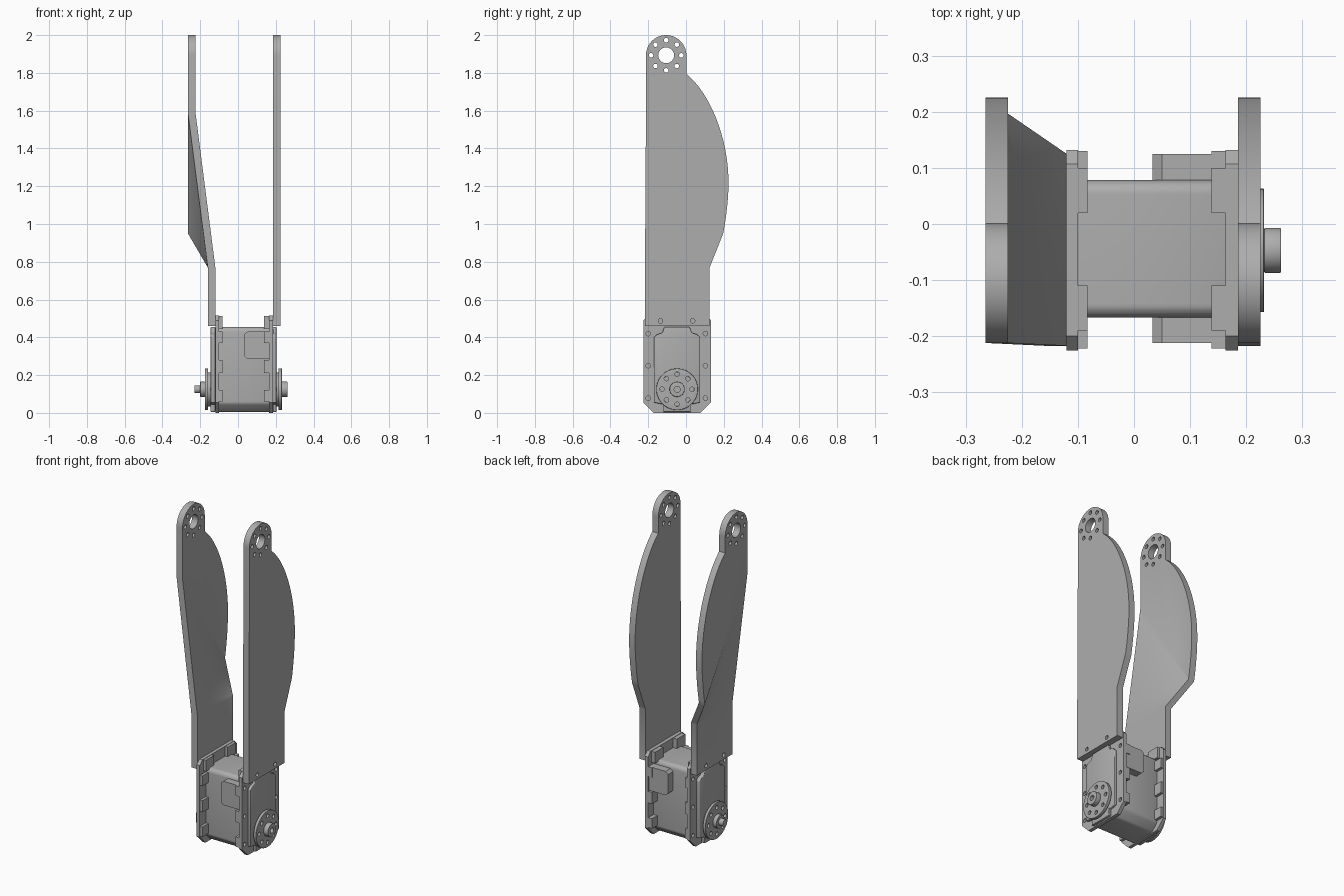
import bpy, bmesh, math
from mathutils import Vector
from mathutils.geometry import interpolate_bezier

cube = bpy.data.objects.get("Cube")
if cube:
    bpy.data.objects.remove(cube)

grey = bpy.data.materials.new("plain_grey")
grey.use_nodes = True
COLOUR = (0.42, 0.42, 0.42, 1)
grey.diffuse_color = COLOUR
grey.node_tree.nodes["Principled BSDF"].inputs["Base Color"].default_value = COLOUR
parts = []


def finish(bm, name):
    bmesh.ops.recalc_face_normals(bm, faces=bm.faces)
    mesh = bpy.data.meshes.new(name)
    bm.to_mesh(mesh)
    bm.free()
    mesh.materials.append(grey)
    ob = bpy.data.objects.new(name, mesh)
    bpy.context.collection.objects.link(ob)
    parts.append(ob)
    return ob


def thicken(bm, dx):
    new = bmesh.ops.extrude_face_region(bm, geom=bm.faces[:])["geom"]
    bmesh.ops.translate(bm, vec=(dx, 0, 0),
                        verts=[g for g in new if isinstance(g, bmesh.types.BMVert)])


def apply(ob, mod):
    bpy.context.view_layer.objects.active = ob
    bpy.ops.object.modifier_apply(modifier=mod.name)


def prism(name, outline, x0, x1, bevel=0):
    """Outline in (y, z), extruded from x0 to x1."""
    bm = bmesh.new()
    bm.faces.new([bm.verts.new((x0, y, z)) for y, z in outline])
    thicken(bm, x1 - x0)
    ob = finish(bm, name)
    if bevel:
        mod = ob.modifiers.new("bevel", "BEVEL")
        mod.width, mod.segments, mod.limit_method = bevel, 3, "ANGLE"
        apply(ob, mod)
    return ob


def box(y0, y1, z0, z1, low=0, high=0):
    """Rectangle outline with optional cut corners."""
    if not low and not high:
        return [(y0, z0), (y1, z0), (y1, z1), (y0, z1)]
    return [(y0 + low, z0), (y1 - low, z0), (y1, z0 + low), (y1, z1 - high),
            (y1 - high, z1), (y0 + high, z1), (y0, z1 - high), (y0, z0 + low)]


def circle(y, z, r, n=48):
    return [(y + r * math.cos(math.tau * i / n), z + r * math.sin(math.tau * i / n))
            for i in range(n)]


def ring(y, z, r, size):
    """Small holes spaced evenly about a centre."""
    return [(hy, hz, size) for hy, hz in circle(y, z, r, 8)]


def drill(ob, holes):
    bm = bmesh.new()
    for y, z, r in holes:
        bm.faces.new([bm.verts.new((-0.5, a, b)) for a, b in circle(y, z, r, 24)])
    thicken(bm, 1)
    cutter = finish(bm, "hole_cutter")
    cutter.hide_render = True
    mod = ob.modifiers.new("holes", "BOOLEAN")
    mod.operation, mod.solver, mod.object = "DIFFERENCE", "EXACT", cutter
    apply(ob, mod)
    parts.remove(cutter)
    bpy.data.objects.remove(cutter)


HUB_Y, HUB_Z, HUB_R = -0.105, 1.893, 0.107


def arm_plate(name, x, shift):
    """Long side plate; the upper part is moved by shift through a twisted panel."""
    bm = bmesh.new()
    n = 14
    low_f, low_r = Vector((x, -0.217, 0.77)), Vector((x, 0.125, 0.77))
    up_f, up_r = Vector((x + shift, -0.212, 1.59)), Vector((x + shift, 0.197, 0.95))
    grid = [[bm.verts.new(low_f.lerp(low_r, i / n).lerp(up_f.lerp(up_r, i / n), j / n))
             for i in range(n + 1)] for j in range(n + 1)]
    for a, b in zip(grid, grid[1:]):
        for i in range(n):
            bm.faces.new((a[i], a[i + 1], b[i + 1], b[i]))
    # straight foot
    foot = [bm.verts.new((x, y, 0.46)) for y in (-0.217, 0.125)]
    bm.faces.new(foot + grid[0][::-1])
    # curved rear edge and round head
    v = [Vector(p + (0,)) for p in ((0.197, 0.95), (0.21, 1.02), (0.225, 1.12), (0.225, 1.22),
                                    (0.225, 1.45), (0.13, 1.69), (0.002, 1.795))]
    edge = interpolate_bezier(*v[:4], 12)[1:] + interpolate_bezier(*v[3:], 24)[1:]
    edge = [(p.x, p.y) for p in edge] + circle(HUB_Y, HUB_Z, HUB_R, 64)[:33]
    bm.faces.new(grid[n] + [bm.verts.new((x + shift, y, z)) for y, z in edge])
    thicken(bm, 0.04)
    ob = finish(bm, name)
    drill(ob, ring(HUB_Y, HUB_Z, 0.08, 0.012)
          + [(HUB_Y, HUB_Z, 0.042), (-0.135, 0.487, 0.012), (0.035, 0.487, 0.012)])


arm_plate("left_arm_plate", 0.185, 0)
arm_plate("right_arm_plate", -0.16, -0.105)

# motor case and its two sockets
prism("motor_case", box(-0.167, 0.078, 0.005, 0.455, 0.045, 0.015), -0.11, 0.175, 0.01)
for name, y0, y1 in (("front_socket", -0.212, -0.16), ("back_socket", 0.07, 0.125)):
    bm = bmesh.new()
    outline = [(0.05, 0.285), (0.165, 0.285), (0.165, 0.43), (0.05, 0.43),
               (0.033, 0.415), (0.033, 0.3)]
    bm.faces.new([bm.verts.new((px, y0, pz)) for px, pz in outline])
    new = bmesh.ops.extrude_face_region(bm, geom=bm.faces[:])["geom"]
    bmesh.ops.translate(bm, vec=(0, y1 - y0, 0),
                        verts=[g for g in new if isinstance(g, bmesh.types.BMVert)])
    finish(bm, name)

# outline of the raised panel on each cover
PANEL = [(-0.17, 0.055), (-0.12, 0.045), (-0.12, 0.005), (0.025, 0.005), (0.025, 0.045),
         (0.075, 0.055), (0.075, 0.4), (0.06, 0.415), (0.03, 0.425), (0.02, 0.455),
         (-0.115, 0.455), (-0.125, 0.425), (-0.155, 0.415), (-0.17, 0.4)]
SCREWS = [(y, z, 0.012) for y in (-0.2, 0.103) for z in (0.078, 0.25, 0.42)]
SCREWS += [(-0.135, 0.487, 0.012), (0.035, 0.487, 0.012)]
HORN_Y, HORN_Z = -0.047, 0.125

# side name, then x of: tab end, cover inside, cover outside, panel, disc inside, disc outside, hub
SIDES = (("left", 0.138, 0.163, 0.185, 0.203, 0.214, 0.232, 0.262),
         ("right", -0.083, -0.1, -0.12, -0.145, -0.158, -0.175, -0.2))
for side, tab, inner, outer, panel, disc0, disc1, hub in SIDES:
    cover = prism(side + "_cover", box(-0.225, 0.132, 0, 0.515, 0.055, 0.025), inner, outer)
    drill(cover, SCREWS)
    prism(side + "_raised_panel", PANEL, outer, panel, 0.004)

    # screw tabs on the inside of the rim
    for y0, y1 in ((-0.222, -0.16), (0.07, 0.13)):
        for z0, z1 in ((0.06, 0.12), (0.21, 0.28), (0.37, 0.43)):
            prism(side + "_edge_tab", box(y0, y1, z0, z1), tab, inner)
    for y0, y1 in ((-0.19, -0.11), (0.02, 0.1)):
        prism(side + "_top_tab", box(y0, y1, 0.445, 0.513), tab, inner)

    # round output horn
    prism(side + "_horn_boss", circle(HORN_Y, HORN_Z, 0.09), panel, disc0)
    disc = prism(side + "_horn_disc", circle(HORN_Y, HORN_Z, 0.11, 64), disc0, disc1, 0.002)
    drill(disc, ring(HORN_Y, HORN_Z, 0.08, 0.012))
    shaft = prism(side + "_horn_hub", circle(HORN_Y, HORN_Z, 0.04), disc1, hub, 0.002)
    if side == "left":
        drill(shaft, [(HORN_Y, HORN_Z, 0.016)])
    else:
        prism("right_horn_tip", circle(HORN_Y, HORN_Z, 0.021), hub, -0.23)

bpy.ops.object.select_all(action="DESELECT")
for ob in parts:
    ob.select_set(True)
bpy.context.view_layer.objects.active = parts[0]
bpy.ops.object.shade_smooth_by_angle(angle=math.radians(28))
